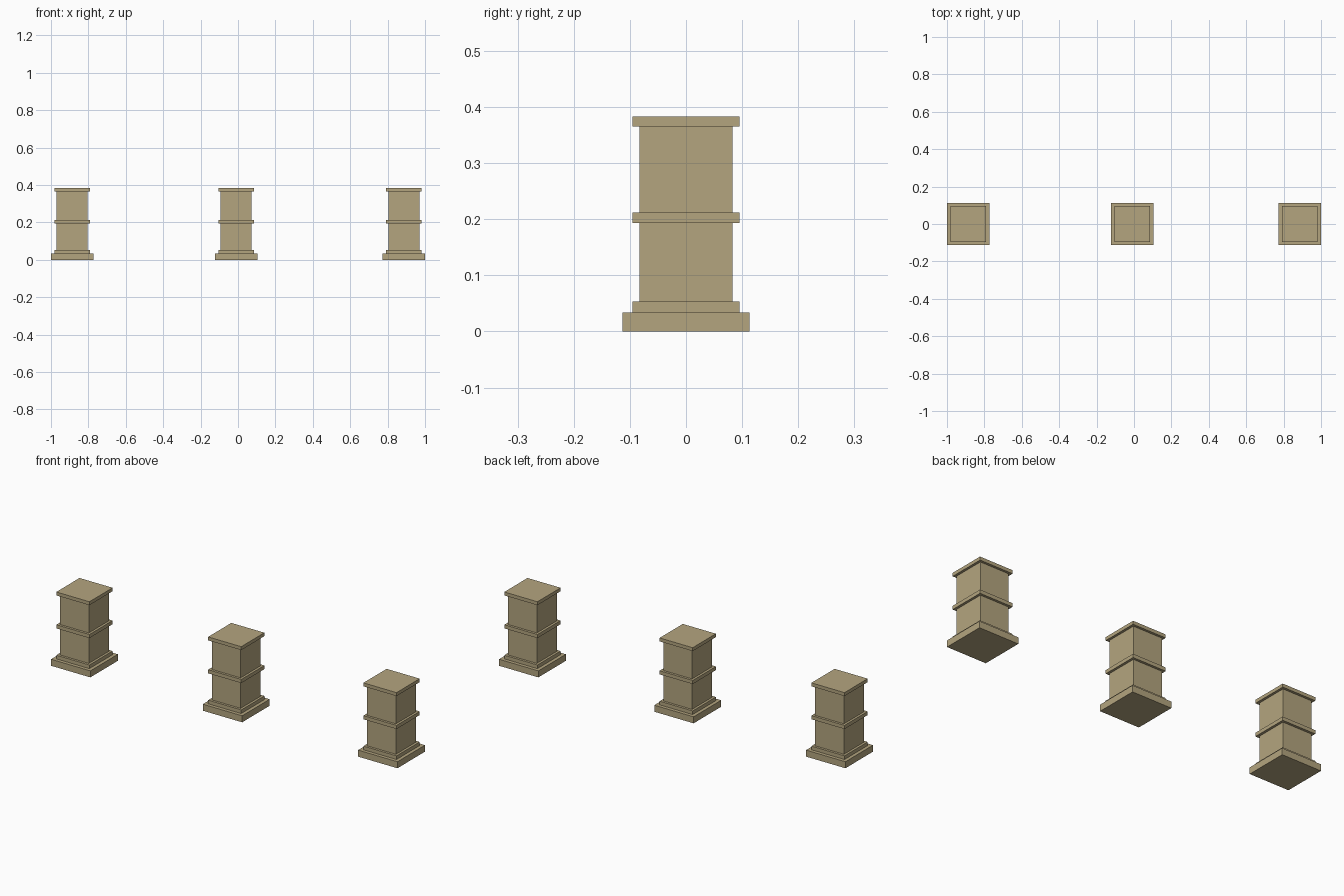
import bpy, bmesh

if "Cube" in bpy.data.objects:
    bpy.data.objects.remove(bpy.data.objects["Cube"])

stone = bpy.data.materials.new("sandstone")
stone.diffuse_color = (0.456, 0.376, 0.212, 1)
stone.use_nodes = True
stone.node_tree.nodes["Principled BSDF"].inputs["Base Color"].default_value = stone.diffuse_color

# Stepped profile from bottom to top: (half width, height)
PROFILE = [
    (0.1135, 0.0), (0.1135, 0.034),      # plinth
    (0.0955, 0.034), (0.0955, 0.053),    # base moulding
    (0.083, 0.053), (0.083, 0.193),      # lower shaft
    (0.0955, 0.193), (0.0955, 0.212),    # middle band
    (0.083, 0.212), (0.083, 0.365),      # upper shaft
    (0.0955, 0.365), (0.0955, 0.383),    # cap
]


def make_pillar(name, x):
    """Square pillar: one four-cornered ring per profile point, bridged and capped."""
    bm = bmesh.new()
    rings = [[bm.verts.new((sx * w, sy * w, z))
              for sx, sy in ((-1, -1), (1, -1), (1, 1), (-1, 1))]
             for w, z in PROFILE]
    for low, high in zip(rings, rings[1:]):
        for i in range(4):
            j = (i + 1) % 4
            bm.faces.new((low[i], low[j], high[j], high[i]))
    bm.faces.new(rings[0][::-1])
    bm.faces.new(rings[-1])
    bmesh.ops.recalc_face_normals(bm, faces=bm.faces)
    mesh = bpy.data.meshes.new(name)
    bm.to_mesh(mesh)
    bm.free()
    mesh.materials.append(stone)
    obj = bpy.data.objects.new(name, mesh)
    obj.location.x = x
    bpy.context.collection.objects.link(obj)


# Row of three pillars
for name, x in (("left_pillar", -0.8865), ("middle_pillar", -0.01), ("right_pillar", 0.8865)):
    make_pillar(name, x)
